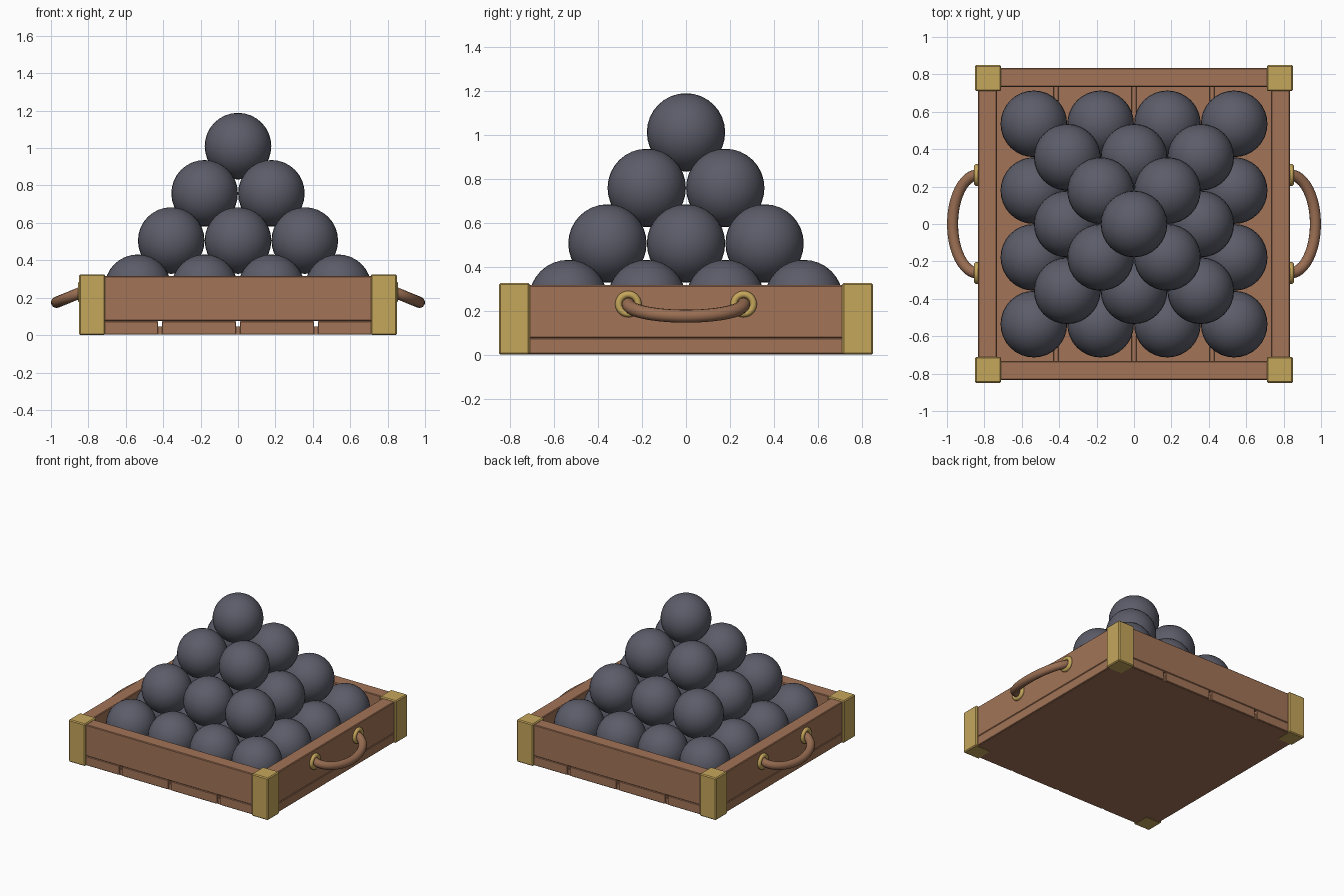
import bpy, math

if "Cube" in bpy.data.objects:
    bpy.data.objects.remove(bpy.data.objects["Cube"])

def material(name, rgb):
    m = bpy.data.materials.new(name)
    m.diffuse_color = (*rgb, 1)
    m.use_nodes = True
    m.node_tree.nodes["Principled BSDF"].inputs["Base Color"].default_value = m.diffuse_color
    return m

WOOD = material("brown wood", (0.36, 0.175, 0.095))
BRASS = material("brass", (0.56, 0.38, 0.105))
IRON = material("dark iron", (0.105, 0.108, 0.14))
ROPE = material("brown rope", (0.32, 0.155, 0.085))

def finish(ob, name, mat):
    ob.name = name
    ob.data.materials.append(mat)
    return ob

def box(name, lo, hi, mat, bevel=0.005):
    """Bevelled box between two opposite corners."""
    bpy.ops.mesh.primitive_cube_add(size=1, location=[(a + b) / 2 for a, b in zip(lo, hi)])
    ob = finish(bpy.context.object, name, mat)
    ob.scale = [b - a for a, b in zip(lo, hi)]
    bpy.ops.object.transform_apply(location=False, rotation=False, scale=True)
    if bevel:
        mod = ob.modifiers.new("bevel", 'BEVEL')
        mod.width, mod.segments = bevel, 1
    return ob

# Floor: four planks with narrow gaps over a thin base panel
W = 0.835
box("base_panel", (-0.825, -0.825, 0.002), (0.825, 0.825, 0.045), WOOD, 0)
for i in range(4):
    x = -W + i * W / 2
    box("floor_plank", (x + (0.01 if i else 0), -W, 0.003),
        (x + W / 2 - (0.01 if i < 3 else 0), W, 0.075), WOOD, 0.004)

# Walls
for s in (-1, 1):
    a, b = sorted((s * 0.733, s * W))
    box("end_wall", (-W, a, 0.075), (W, b, 0.316), WOOD)
    box("side_wall", (a, -0.735, 0.075), (b, 0.735, 0.316), WOOD)

# Brass corner blocks
for sx in (-1, 1):
    for sy in (-1, 1):
        x0, x1 = sorted((sx * 0.71, sx * 0.85))
        y0, y1 = sorted((sy * 0.71, sy * 0.85))
        box("corner_block", (x0, y0, 0), (x1, y1, 0.325), BRASS, 0.007)

# Rope handles with brass rings
for s in (-1, 1):
    n = 24
    cu = bpy.data.curves.new("handle", 'CURVE')
    cu.dimensions = '3D'
    cu.bevel_depth, cu.bevel_resolution = 0.03, 4
    cu.use_fill_caps = True
    sp = cu.splines.new('POLY')
    sp.points.add(n)
    for i, p in enumerate(sp.points):
        t = math.pi * i / n
        p.co = (s * (0.835 + 0.135 * math.sin(t)), 0.262 * math.cos(t),
                0.23 - 0.055 * math.sin(t), 1)
    handle = bpy.data.objects.new("handle", cu)
    bpy.context.collection.objects.link(handle)
    finish(handle, "rope_handle", ROPE)
    for y in (-0.262, 0.262):
        bpy.ops.mesh.primitive_torus_add(
            location=(s * 0.84, y, 0.23), rotation=(0, math.pi / 2, 0),
            major_radius=0.044, minor_radius=0.016,
            major_segments=28, minor_segments=10)
        finish(bpy.context.object, "handle_ring", BRASS)
        bpy.ops.object.shade_smooth_by_angle(angle=math.radians(60))

# Pyramid of balls: 4x4, 3x3, 2x2, 1
R, STEP = 0.178, 0.357
for layer in range(4):
    n = 4 - layer
    for i in range(n):
        for j in range(n):
            bpy.ops.mesh.primitive_uv_sphere_add(
                segments=32, ring_count=16, radius=R,
                location=((i - (n - 1) / 2) * STEP, (j - (n - 1) / 2) * STEP,
                          0.253 + layer * STEP / math.sqrt(2)))
            finish(bpy.context.object, "cannonball", IRON)
            bpy.ops.object.shade_smooth()
